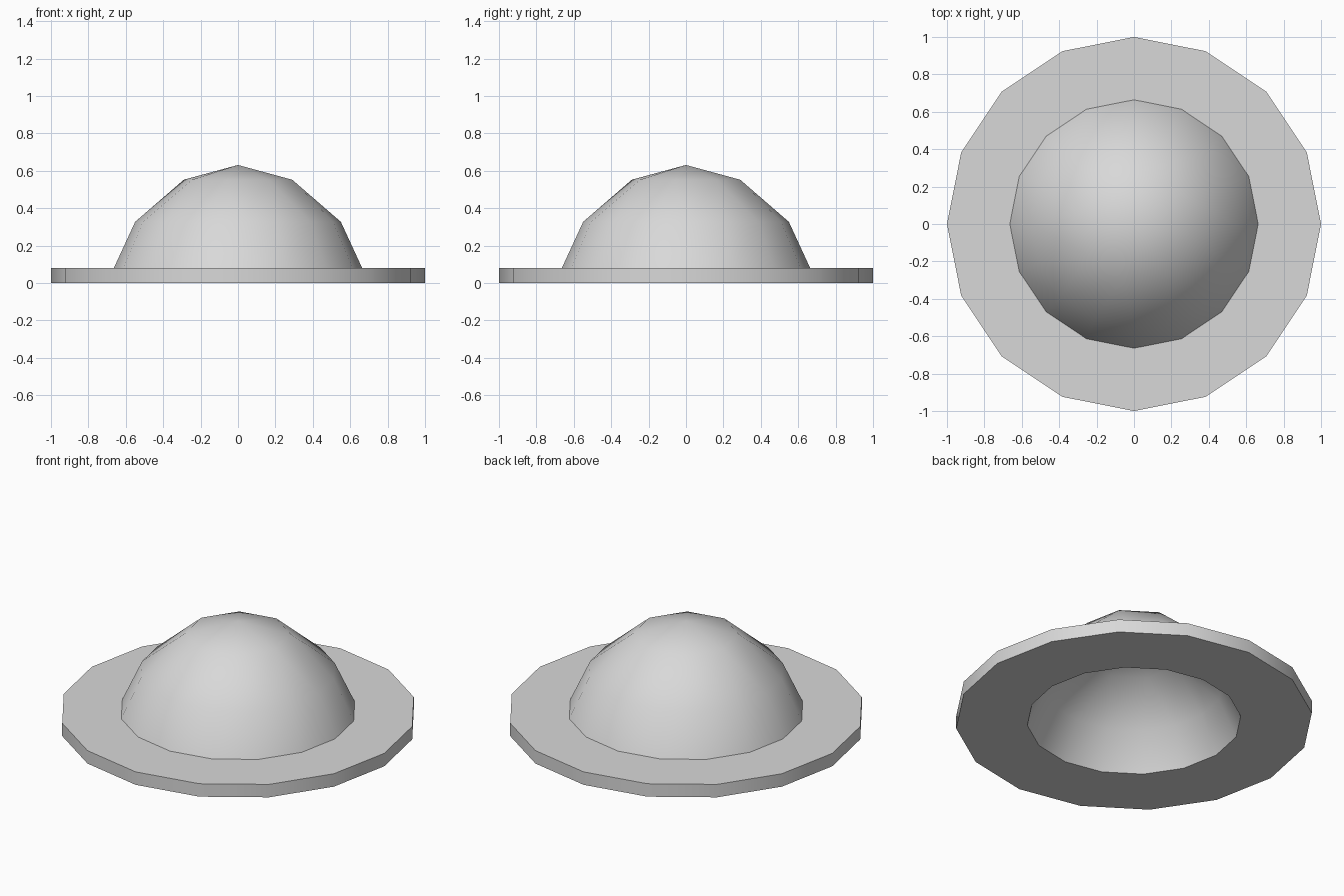
import bpy
import bmesh
from math import cos, sin, tau, radians

cube = bpy.data.objects.get("Cube")
if cube:
    bpy.data.objects.remove(cube)

SIDES = 16
THICKNESS = 0.08
HOLLOW_SCALE = 0.904
# Section (radius, height) of the outer dome and the brim edge
OUTER = [(0.664, THICKNESS), (0.55, 0.327), (0.3015, 0.552)]
BRIM = [(1.0, 0.0), (1.0, THICKNESS)]
CROWN = 0.631


def hollow(radius, height):
    """Matching point of the smaller dome cut into the underside."""
    return radius * HOLLOW_SCALE, (height - THICKNESS) * HOLLOW_SCALE


# Single grey material
grey = bpy.data.materials.new("light_grey")
grey.use_nodes = True
colour = (0.69, 0.69, 0.69, 1.0)
grey.diffuse_color = colour
grey.node_tree.nodes["Principled BSDF"].inputs["Base Color"].default_value = colour

# Lathe the section: hollow from crown to hole, brim, then outer dome
section = [hollow(r, z) for r, z in reversed(OUTER)] + BRIM + OUTER
bm = bmesh.new()
rings = [[bm.verts.new((r * cos(tau * i / SIDES), r * sin(tau * i / SIDES), z))
          for i in range(SIDES)] for r, z in section]
inner_tip = bm.verts.new((0, 0, hollow(0, CROWN)[1]))
outer_tip = bm.verts.new((0, 0, CROWN))
for i in range(SIDES):
    j = (i + 1) % SIDES
    for low, high in zip(rings, rings[1:]):
        bm.faces.new((low[i], low[j], high[j], high[i]))
    bm.faces.new((rings[0][j], rings[0][i], inner_tip))
    bm.faces.new((rings[-1][i], rings[-1][j], outer_tip))

# Merge crown ring points in pairs, so the crowns have eight sides
for ring in (rings[0], rings[-1]):
    for i in range(1, SIDES, 2):
        pair = [ring[i], ring[(i + 1) % SIDES]]
        middle = (pair[0].co + pair[1].co) / 2
        bmesh.ops.pointmerge(bm, verts=pair, merge_co=middle)

bmesh.ops.recalc_face_normals(bm, faces=bm.faces)
mesh = bpy.data.meshes.new("domed_hat")
bm.to_mesh(mesh)
bm.free()
mesh.materials.append(grey)
hat = bpy.data.objects.new("domed_hat", mesh)
bpy.context.collection.objects.link(hat)

# Smooth dome and rim, crisp edges at brim
bpy.ops.object.select_all(action='DESELECT')
hat.select_set(True)
bpy.context.view_layer.objects.active = hat
bpy.ops.object.shade_smooth_by_angle(angle=radians(40))
